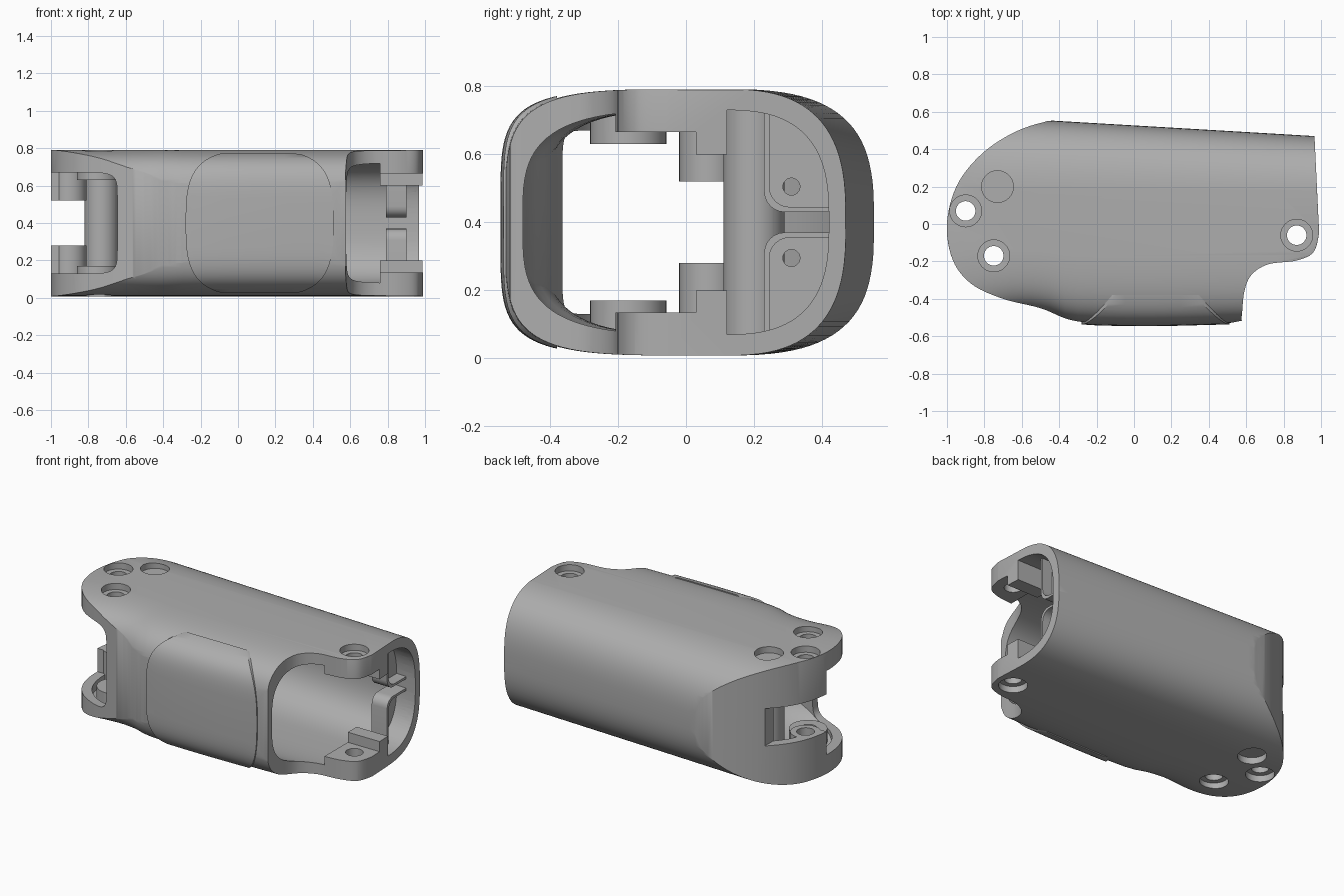
import bpy, bmesh, math
from mathutils import Vector

if "Cube" in bpy.data.objects:
    bpy.data.objects.remove(bpy.data.objects["Cube"])

MID = 0.4       # height of the horizontal symmetry plane
TAU = 2 * math.pi

grey = bpy.data.materials.new("satin_grey")
grey.use_nodes = True
grey.diffuse_color = (0.42, 0.42, 0.42, 1)
grey.node_tree.nodes["Principled BSDF"].inputs["Base Color"].default_value = (0.42, 0.42, 0.42, 1)


def skin(name, rings):
    """Closed solid through a list of equal-length rings."""
    bm = bmesh.new()
    loops = [[bm.verts.new(p) for p in ring] for ring in rings]
    n = len(loops[0])
    for a, b in zip(loops, loops[1:]):
        for i in range(n):
            j = (i + 1) % n
            bm.faces.new((a[i], a[j], b[j], b[i]))
    bm.faces.new(loops[0])
    bm.faces.new(loops[-1])
    bmesh.ops.recalc_face_normals(bm, faces=bm.faces)
    mesh = bpy.data.meshes.new(name)
    bm.to_mesh(mesh)
    bm.free()
    ob = bpy.data.objects.new(name, mesh)
    bpy.context.collection.objects.link(ob)
    mesh.materials.append(grey)
    return ob


def prism(name, pts, lo, hi, axis="z"):
    put = {"x": lambda p, h: (h, p[0], p[1]),
           "y": lambda p, h: (p[0], h, p[1]),
           "z": lambda p, h: (p[0], p[1], h)}[axis]
    return skin(name, [[put(p, h) for p in pts] for h in (lo, hi)])


def oval(cx, cy, rx, ry, power=2, count=48):
    def part(v):
        return math.copysign(abs(v) ** (2 / power), v)
    return [(cx + rx * part(math.cos(TAU * i / count)),
             cy + ry * part(math.sin(TAU * i / count))) for i in range(count)]


def rect(x0, x1, y0, y1):
    return [(x0, y0), (x1, y0), (x1, y1), (x0, y1)]


def rod(name, x, y, r, lo, hi, axis="z"):
    return prism(name, oval(x, y, r, r), lo, hi, axis)


def apply_mod(ob, mod):
    bpy.context.view_layer.objects.active = ob
    bpy.ops.object.modifier_apply(modifier=mod.name)


def combine(ob, other, op, keep=False):
    mod = ob.modifiers.new("cut", "BOOLEAN")
    mod.operation, mod.object, mod.solver = op, other, "EXACT"
    apply_mod(ob, mod)
    if not keep:
        bpy.data.objects.remove(other)


def spline(pts, steps=6):
    """Smooth open curve through the control points."""
    p = [Vector(q) for q in [pts[0]] + pts + [pts[-1]]]
    out = []
    for a, b, c, d in zip(p, p[1:], p[2:], p[3:]):
        for i in range(steps):
            t = i / steps
            out.append((2 * b + (c - a) * t + (2 * a - 5 * b + 4 * c - d) * t * t
                        + (3 * b - a - 3 * c + d) * t ** 3) / 2)
    return [(v.x, v.y) for v in out] + [pts[-1]]


# Sleeve stations along the length: x and front edge
STATIONS = spline([(-1.1, -0.56), (-0.8, -0.5), (-0.6, -0.47), (-0.45, -0.485),
                   (-0.3, -0.53), (0.1, -0.54), (0.57, -0.53), (1.1, -0.53)], 3)


def sleeve(name, half, inset, power, grow=0):
    """Lofted tube with a squarer front and a rounder back."""
    rings = []
    for x, front in STATIONS:
        front, back, mid = front + inset - grow, 0.527 - 0.0588 * x - inset, 0.1
        ring = []
        for i in range(96):
            c, s = math.cos(TAU * i / 96), math.sin(TAU * i / 96)
            k = 2.8 if c > 0 else power
            reach = back - mid if c > 0 else mid - front
            ring.append((x, mid + math.copysign(reach * abs(c) ** (2 / k), c),
                         MID + math.copysign(half * abs(s) ** (2 / k), s)))
        rings.append(ring)
    return skin(name, rings)


# Outer body: plan outline trimmed by the sleeve
outline = spline([(0.965, 0.47), (0.3, 0.51), (-0.35, 0.55), (-0.5, 0.54), (-0.67, 0.475),
                  (-0.83, 0.36), (-0.95, 0.2), (-1.0, 0.0), (-0.97, -0.19), (-0.87, -0.32),
                  (-0.7, -0.4), (-0.5, -0.45), (-0.35, -0.51), (-0.2, -0.53), (0.1, -0.545),
                  (0.4, -0.54), (0.56, -0.52), (0.575, -0.5), (0.59, -0.36), (0.63, -0.27),
                  (0.72, -0.215), (0.87, -0.195), (0.96, -0.15), (0.99, -0.05)])
body = prism("housing", outline, 0.005, 0.79)
bevel = body.modifiers.new("soft_edge", "BEVEL")
bevel.width, bevel.segments, bevel.angle_limit = 0.02, 3, math.radians(60)
apply_mod(body, bevel)
combine(body, sleeve("trim", 0.392, 0, 4.5), "INTERSECT")

# Inner void, closed at the rounded end and open at the other
inner = sleeve("inner", 0.33, 0.05, 3.5)
lobe = [(x * 0.94, y * 0.9) for x, y in outline if x < -0.3]
void = prism("void", lobe + [(1.2, -0.9), (1.2, 0.8)], -0.2, 1)
combine(void, inner, "INTERSECT", keep=True)

# Openings through the rounded end: wide at the front, narrow at the back
combine(void, prism("front_mouth", oval(-1.0, MID, 0.355, 0.27, 9), -0.8, 0.0, "y"), "UNION")
combine(void, prism("back_mouth", rect(-1.2, -0.82, 0.28, 0.52), -0.1, 0.7, "y"), "UNION")

# Fittings left standing inside the void
combine(void, rod("post", -0.73, 0.2, 0.09, -0.1, 0.9), "DIFFERENCE")


def flip(z, side):
    return MID + side * (z - MID)


for side in (1, -1):
    def span(a, b):
        return sorted((flip(a, side), flip(b, side)))
    combine(void, rod("pivot_boss", -0.9, 0.07, 0.09, *span(0.52, 0.85)), "DIFFERENCE")
    combine(void, rod("screw_boss", -0.75, -0.17, 0.112, *span(0.63, 0.85)), "DIFFERENCE")
    combine(void, prism("lug", rect(0.76, 1.1, -0.3, 0.12), *span(0.665, 0.85)), "DIFFERENCE")
    combine(void, prism("lug_step", rect(0.76, 1.1, 0.03, 0.12), *span(0.6, 0.85)), "DIFFERENCE")
    # Bracket with a rounded corner and a shallow pocket
    for edge, x0, x1, op in ((0, 0.79, 0.9, "DIFFERENCE"), (0.015, 0.83, 0.95, "UNION")):
        arc = [(0.29 + edge - 0.06 * math.cos(a * math.pi / 12),
                flip(0.49 + edge - 0.06 * math.sin(a * math.pi / 12), side)) for a in range(7)]
        top, low = flip(0.85, side), flip(0.43 + edge, side)
        shape = [(0.23 + edge, top)] + arc + [(0.6, low), (0.6, top)]
        bracket = prism("bracket", shape, x0, x1, "x")
        if op == "UNION":
            combine(bracket, inner, "INTERSECT", keep=True)
        combine(void, bracket, op)
combine(body, void, "DIFFERENCE")

# Counterbored screw holes; the post keeps a blind recess
for x, y, through in ((-0.9, 0.07, True), (-0.75, -0.17, True),
                      (0.87, -0.06, True), (-0.73, 0.2, False)):
    if through:
        combine(body, rod("drill", x, y, 0.052, -0.1, 0.9), "DIFFERENCE")
    for lo, hi in ((-0.1, 0.05), (0.75, 0.9)):
        combine(body, rod("counterbore", x, y, 0.085, lo, hi), "DIFFERENCE")
for z in (0.295, 0.505):
    combine(body, rod("bracket_hole", 0.31, z, 0.025, 0.7, 1.1, "x"), "DIFFERENCE")

# Rounded grip pad on the front
pad = prism("grip_pad", oval(0.115, MID, 0.395, 0.388, 3.2, 72), -0.7, -0.38, "y")
combine(pad, sleeve("pad_trim", 0.391, 0, 5, 0.006), "INTERSECT")
combine(pad, inner, "DIFFERENCE")

for ob in (body, pad):
    bpy.ops.object.select_all(action="DESELECT")
    ob.select_set(True)
    bpy.context.view_layer.objects.active = ob
    bpy.ops.object.shade_smooth_by_angle(angle=math.radians(32))
